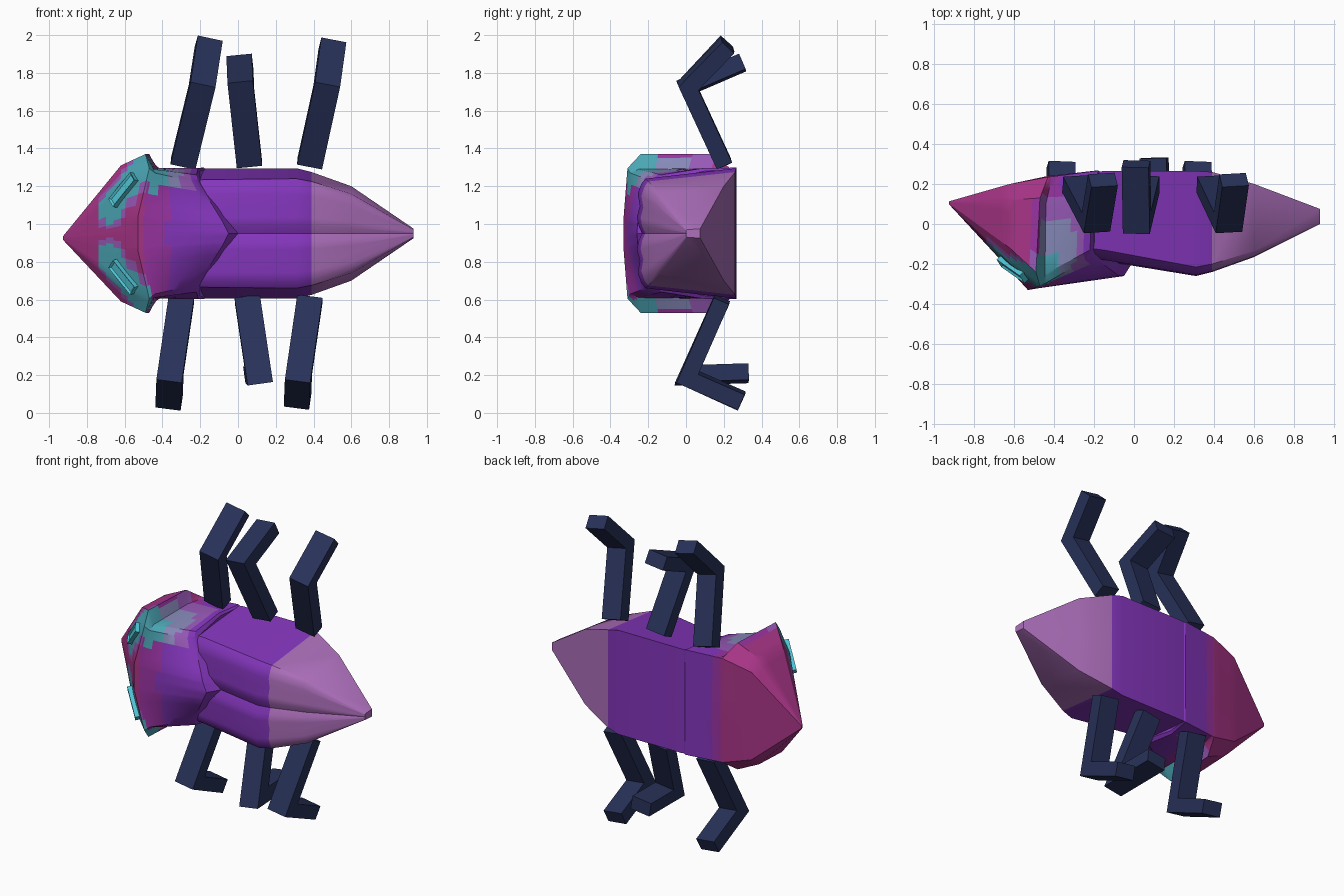
import bpy, bmesh, math
from mathutils import Vector, Matrix

if "Cube" in bpy.data.objects:
    bpy.data.objects.remove(bpy.data.objects["Cube"])

ZC = 0.95  # height of the mirror plane


def material(name, rgb):
    m = bpy.data.materials.new(name)
    m.use_nodes = True
    m.diffuse_color = (*rgb, 1)
    m.node_tree.nodes["Principled BSDF"].inputs["Base Color"].default_value = (*rgb, 1)
    return m


PURPLE, PLUM, MAGENTA, LILAC, MAUVE, SLATE, TEAL, CYAN, NAVY = [material(*c) for c in (
    ("purple", (0.23, 0.036, 0.50)), ("plum", (0.32, 0.033, 0.36)),
    ("magenta", (0.39, 0.035, 0.24)), ("lilac", (0.42, 0.16, 0.50)),
    ("mauve", (0.31, 0.10, 0.47)), ("slate_blue", (0.24, 0.25, 0.48)),
    ("teal", (0.07, 0.38, 0.46)), ("cyan", (0.08, 0.55, 0.66)),
    ("navy", (0.021, 0.031, 0.10)))]


def finish(name, bm, mats, rule=None, angle=35):
    bmesh.ops.recalc_face_normals(bm, faces=bm.faces)
    if rule:
        for f in bm.faces:
            f.material_index = mats.index(rule(f.calc_center_median()))
    me = bpy.data.meshes.new(name)
    bm.to_mesh(me)
    bm.free()
    for m in mats:
        me.materials.append(m)
    ob = bpy.data.objects.new(name, me)
    bpy.context.collection.objects.link(ob)
    bpy.ops.object.select_all(action='DESELECT')
    ob.select_set(True)
    bpy.context.view_layer.objects.active = ob
    bpy.ops.object.shade_smooth_by_angle(angle=math.radians(angle))
    return ob


def loft(rings):
    """Join closed rings with quads and cap both ends."""
    bm = bmesh.new()
    vs = [[bm.verts.new(p) for p in r] for r in rings]
    n = len(vs[0])
    for a, b in zip(vs, vs[1:]):
        for i in range(n):
            j = (i + 1) % n
            bm.faces.new((a[i], a[j], b[j], b[i]))
    bm.faces.new(vs[0])
    bm.faces.new(vs[-1])
    return bm


def mirror_ring(half):
    """Half ring of (x, y, height above mid plane), first and last on the plane."""
    up = [Vector((x, y, ZC + h)) for x, y, h in half]
    down = [Vector((x, y, ZC - h)) for x, y, h in half[1:-1]]
    return up + down[::-1]


def blend(a, b, t):
    return [p.lerp(q, t) for p, q in zip(a, b)]


# Abdomen: flat belly, rippled wing-case side, tapering to a point
def abdomen_ring(x, hb, hf, yb, yf, ripple):
    prof = ((0, 0.4), (0.14, 0.8), (0.3, 1), (0.5, 0.65), (0.72, 0.9), (0.9, 0.5), (1, 0))
    half = [(x, yf - d * ripple, t * hf) for t, d in prof]
    return mirror_ring(half + [(x, yb, hb), (x, yb, 0)])


abdomen = loft([abdomen_ring(*s) for s in (
    (-0.40, 0.33, 0.28, 0.23, -0.10, 0.03),
    (-0.15, 0.345, 0.285, 0.265, -0.13, 0.055),
    (0.31, 0.345, 0.29, 0.265, -0.215, 0.045),
    (0.39, 0.325, 0.275, 0.26, -0.20, 0.04),
    (0.60, 0.25, 0.21, 0.20, -0.135, 0.03),
    (0.93, 0.025, 0.02, 0.075, 0.005, 0.005))])
finish("abdomen", abdomen, [PURPLE, LILAC],
       lambda c: LILAC if c.x > 0.39 else PURPLE, 40)

# Head and thorax shield: one shell from snout to the pointed rear rim
brow = mirror_ring([(-.62, -.23, 0), (-.62, -.225, .08), (-.62, -.2, .27), (-.62, -.12, .36),
                    (-.62, .12, .35), (-.62, .2, .29), (-.62, .2, 0)])
ridge = mirror_ring([(-.53, -.33, 0), (-.53, -.33, .09), (-.47, -.31, .345), (-.49, -.24, .42),
                     (-.47, .13, .42), (-.43, .235, .345), (-.43, .24, 0)])
collar = mirror_ring([(-.47, -.32, 0), (-.47, -.32, .09), (-.44, -.295, .32), (-.445, -.25, .34),
                      (-.44, .1, .345), (-.41, .237, .345), (-.41, .242, 0)])
rim = mirror_ring([(-.05, -.26, 0), (-.08, -.255, .06), (-.21, -.16, .27), (-.22, -.13, .31),
                   (-.21, .1, .347), (-.18, .267, .348), (-.18, .268, 0)])
lip = mirror_ring([(0, -.18, 0), (-.02, -.17, .04), (-.19, -.11, .27), (-.2, -.1, .29),
                   (-.2, .1, .33), (-.17, .262, .34), (-.17, .262, 0)])
tip = [Vector((-0.935, 0.11, 0.925))] * len(brow)
shell = loft([blend(brow, tip, 0.97), blend(brow, tip, 0.5), brow, ridge, collar,
              blend(collar, rim, 0.4), rim, lip])
bmesh.ops.subdivide_edges(shell, edges=shell.edges[:], cuts=3, use_grid_fill=True)

EYE_A, EYE_B = Vector((-0.67, -0.15, 0.13)), Vector((-0.47, -0.27, 0.38))


def shell_colour(c):
    h = abs(c.z - ZC)
    p = Vector((c.x, c.y, h))
    d = EYE_B - EYE_A
    t = max(0, min(1, (p - EYE_A).dot(d) / d.length_squared))
    dist = (p - EYE_A - d * t).length
    # Patch behind the flared cheek, upper thorax only
    if c.x > -0.47 and h > 0.23 and c.y < 0.15 and (c.z > ZC or h > 0.345):
        if c.x < -0.38 and c.y < -0.12:
            return TEAL
        if c.x < -0.30:
            return SLATE if c.y < 0.04 else MAUVE
        if c.x < -0.24:
            return MAUVE
    # Halo around the eye
    if c.x < -0.46 and c.y < 0:
        if dist < 0.085:
            return TEAL
        if dist < 0.11:
            return MAUVE
    if c.x < -0.5 or (c.y > 0.1 and c.x < -0.42):
        return MAGENTA
    return PLUM if c.x < -0.37 else PURPLE


finish("head_and_thorax", shell, [PURPLE, PLUM, MAGENTA, MAUVE, SLATE, TEAL], shell_colour, 28)

# Eyes: thin framed plates lying on the cheeks
for side, name in ((1, "upper_eye"), (-1, "lower_eye")):
    normal = Vector((-0.72, -0.67, 0.2 * side)).normalized()
    along = Vector((0.13, -0.09, 0.16 * side))
    along = (along - normal * along.dot(normal)).normalized()
    across = normal.cross(along)
    rot = Matrix((along, across, normal)).transposed().to_4x4()
    bm = bmesh.new()
    bmesh.ops.create_cube(bm, size=1, matrix=Matrix.Diagonal((0.2, 0.06, 0.035, 1)))
    top = [f for f in bm.faces if f.normal.z > 0.9]
    bmesh.ops.inset_region(bm, faces=top, thickness=0.014)
    bmesh.ops.translate(bm, verts=top[0].verts[:], vec=(0, 0, -0.01))
    bm.transform(Matrix.Translation((-0.605, -0.225, ZC + 0.23 * side)) @ rot)
    finish(name, bm, [CYAN], angle=20)


# Legs: bent square bars, mitred at the knee
def leg(name, hip, knee, foot, width=0.135, thick=0.088):
    hip, knee, foot = Vector(hip), Vector(knee), Vector(foot)
    d1, d2 = (knee - hip).normalized(), (foot - knee).normalized()
    side = d1.cross(d2).normalized()
    if side.x < 0:
        side = -side
    n1, n2 = side.cross(d1), side.cross(d2)
    mitre = (n1 + n2).normalized()
    mitre /= mitre.dot(n1)
    rings = []
    for p, n in ((hip, n1), (knee, mitre), (foot, n2)):
        w, t = side * width / 2, n * thick / 2
        rings.append([p + w + t, p - w + t, p - w - t, p + w - t])
    finish(name, loft(rings), [NAVY], angle=30)


leg("upper_front_leg", (-.29, .2, 1.32), (-.19, .01, 1.73), (-.155, .22, 1.955))
leg("upper_middle_leg", (.06, .2, 1.32), (.015, .01, 1.73), (.01, .30, 1.855))
leg("upper_rear_leg", (.38, .2, 1.32), (.47, .01, 1.73), (.50, .22, 1.945))
leg("lower_front_leg", (-.30, .19, .60), (-.36, .01, .19), (-.365, .295, .06))
leg("lower_middle_leg", (.05, .19, .60), (.11, .01, .20), (.10, .33, .21))
leg("lower_rear_leg", (.38, .19, .60), (.32, .01, .19), (.315, .295, .065))
